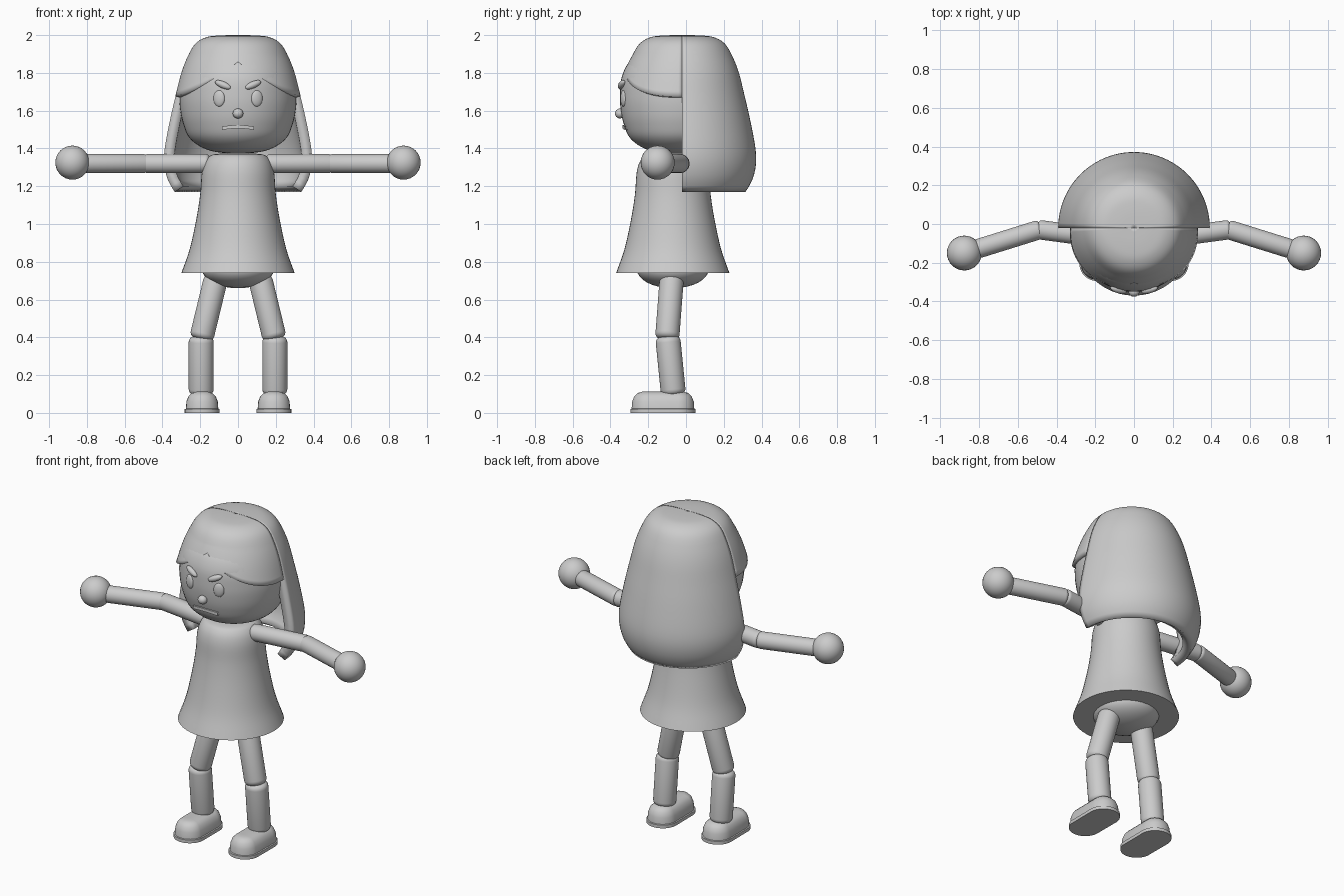
import bpy, bmesh
from math import sin, cos, pi, radians
from mathutils import Vector

if "Cube" in bpy.data.objects:
    bpy.data.objects.remove(bpy.data.objects["Cube"])


def make(name, rows_of):
    """Build a mesh from a list of equal-length vertex columns (top to bottom)."""
    bm = bmesh.new()
    cols = [[bm.verts.new(p) for p in c] for c in rows_of]
    for a, b in zip(cols, cols[1:]):
        for j in range(len(a) - 1):
            bm.faces.new((a[j], a[j + 1], b[j + 1], b[j]))
    bmesh.ops.remove_doubles(bm, verts=bm.verts, dist=1e-5)
    me = bpy.data.meshes.new(name)
    bm.to_mesh(me)
    bm.free()
    ob = bpy.data.objects.new(name, me)
    bpy.context.collection.objects.link(ob)
    return ob


def spline(pts, n=5):
    """Catmull-Rom curve through profile points."""
    P = [Vector(p) for p in pts]
    P = [2 * P[0] - P[1]] + P + [2 * P[-1] - P[-2]]
    out = []
    for a, b, c, d in zip(P, P[1:], P[2:], P[3:]):
        for k in range(n):
            t = k / n
            out.append(0.5 * (2 * b + (c - a) * t + (2 * a - 5 * b + 4 * c - d) * t * t
                              + (3 * b - a - 3 * c + d) * t ** 3))
    return out + [P[-2]]


def lathe(name, prof, y=0.0, n=48):
    return make(name, [[(r * cos(2 * pi * i / n), y + r * sin(2 * pi * i / n), z)
                        for r, z in prof] for i in range(n + 1)])


def limb(name, a, b, r, c=0.03):
    """Cylinder with rounded rims from a to b."""
    a, b = Vector(a), Vector(b)
    h = (b - a).length / 2
    arc = [(r - c + c * sin(k * pi / 10), h - c + c * cos(k * pi / 10)) for k in range(6)]
    prof = [(0, h)] + arc + [(q, -z) for q, z in reversed(arc)] + [(0, -h)]
    ob = lathe(name, prof, n=32)
    ob.location = (a + b) / 2
    ob.rotation_euler = (b - a).to_track_quat('Z', 'Y').to_euler()


def ball(name, loc, size, rot=(0, 0, 0)):
    bpy.ops.mesh.primitive_uv_sphere_add(segments=32, ring_count=16, radius=1,
                                         location=loc, rotation=rot)
    ob = bpy.context.object
    ob.name, ob.scale = name, size


# Head and dress
lathe("head", spline([(0, 1.94), (.15, 1.925), (.25, 1.87), (.3, 1.78), (.31, 1.68), (.305, 1.6),
                      (.29, 1.53), (.26, 1.46), (.2, 1.41), (.12, 1.382), (0, 1.37)]), -.04)
lathe("dress", spline([(0, 1.372), (.12, 1.37), (.165, 1.345), (.19, 1.28), (.2, 1.16), (.22, 1.03),
                       (.255, .87), (.3, .74)]) + [Vector((0, .74))], -.07)
ball("pelvis", (0, -.07, .76), (.19, .19, .1))

# Hair: a half-turn shell behind and a parted fringe in front
hair = spline([(0, 2.0), (.1, 1.998), (.17, 1.988), (.225, 1.955), (.265, 1.89), (.3, 1.8), (.33, 1.68),
               (.36, 1.55), (.388, 1.4), (.39, 1.31), (.37, 1.23), (.335, 1.17)])


def hair_radius(z):
    for p, q in zip(hair, hair[1:]):
        if p.y >= z >= q.y:
            return p.x + (q.x - p.x) * (p.y - z) / max(p.y - q.y, 1e-6)
    return hair[-1].x


def hair_shell(name, a0, bottom, rows, thick, n=48, puff=0):
    cols = []
    for i in range(n + 1):
        a = a0 + pi * i / n
        prof = [(p.x, p.y) for p in hair if p.y > 1.9]
        for k in range(rows + 1):
            z = 1.9 + (bottom(a) - 1.9) * k / rows
            prof.append((hair_radius(z) + puff * (1.9 - z) * abs(sin(a)), z))
        cols.append([(r * cos(a), -.02 + r * sin(a), z) for r, z in prof])
    m = make(name, cols).modifiers.new("thickness", 'SOLIDIFY')
    m.thickness, m.offset = thick, -1


hair_shell("back_hair", 0, lambda a: 1.17, 24, .055)
hair_shell("fringe", pi, lambda a: 1.86 - .185 * (1 - (1 - min(1, abs(cos(a)))) ** 1.3), 8, .035, puff=.1)

# Face
ball("nose", (0, -.35, 1.585), (.028, .026, .026))
make("mouth", [[(x, -.02 - (.095 - x * x) ** .5 + dy, 1.515 - 1.2 * x * x + dz) for dy, dz in
                ((.04, .009), (-.008, .009), (-.008, -.009), (.04, -.009), (.04, .009))]
               for x in [-.085 + .017 * i for i in range(11)]])

for s, side in ((-1, "left"), (1, "right")):
    ball(side + "_eye", (s * .1, -.331, 1.665), (.031, .014, .043), (0, 0, s * .33))
    ball(side + "_eyebrow", (s * .08, -.34, 1.737), (.046, .018, .018), (0, -s * .4, s * .27))

    # Arms
    limb(side + "_upper_arm", (s * .15, -.075, 1.32), (s * .5, -.028, 1.32), .05, .02)
    limb(side + "_forearm", (s * .48, -.026, 1.32), (s * .82, -.132, 1.32), .05, .02)
    ball(side + "_hand", (s * .877, -.15, 1.325), (.09, .09, .09))

    # Legs
    limb(side + "_thigh", (s * .115, -.075, .72), (s * .195, -.1, .39), .064)
    limb(side + "_shin", (s * .195, -.097, .405), (s * .195, -.066, .095), .066)

    # Shoe: stacked stadium outlines
    cols = []
    for i in range(41):
        a = 2 * pi * i / 40
        off = -.202 if sin(a) < -1e-6 else -.042
        cols.append([(s * .19 + r * cos(a), off + r * sin(a), z) for r, z in
                     ((0, .112), (.03, .112), (.055, .105), (.072, .088), (.083, .06), (.086, .022),
                      (.093, .02), (.093, 0), (0, 0))])
    make(side + "_shoe", cols)

bpy.ops.object.select_all(action='SELECT')
bpy.context.view_layer.objects.active = bpy.data.objects["head"]
bpy.ops.object.shade_smooth_by_angle(angle=radians(40))
